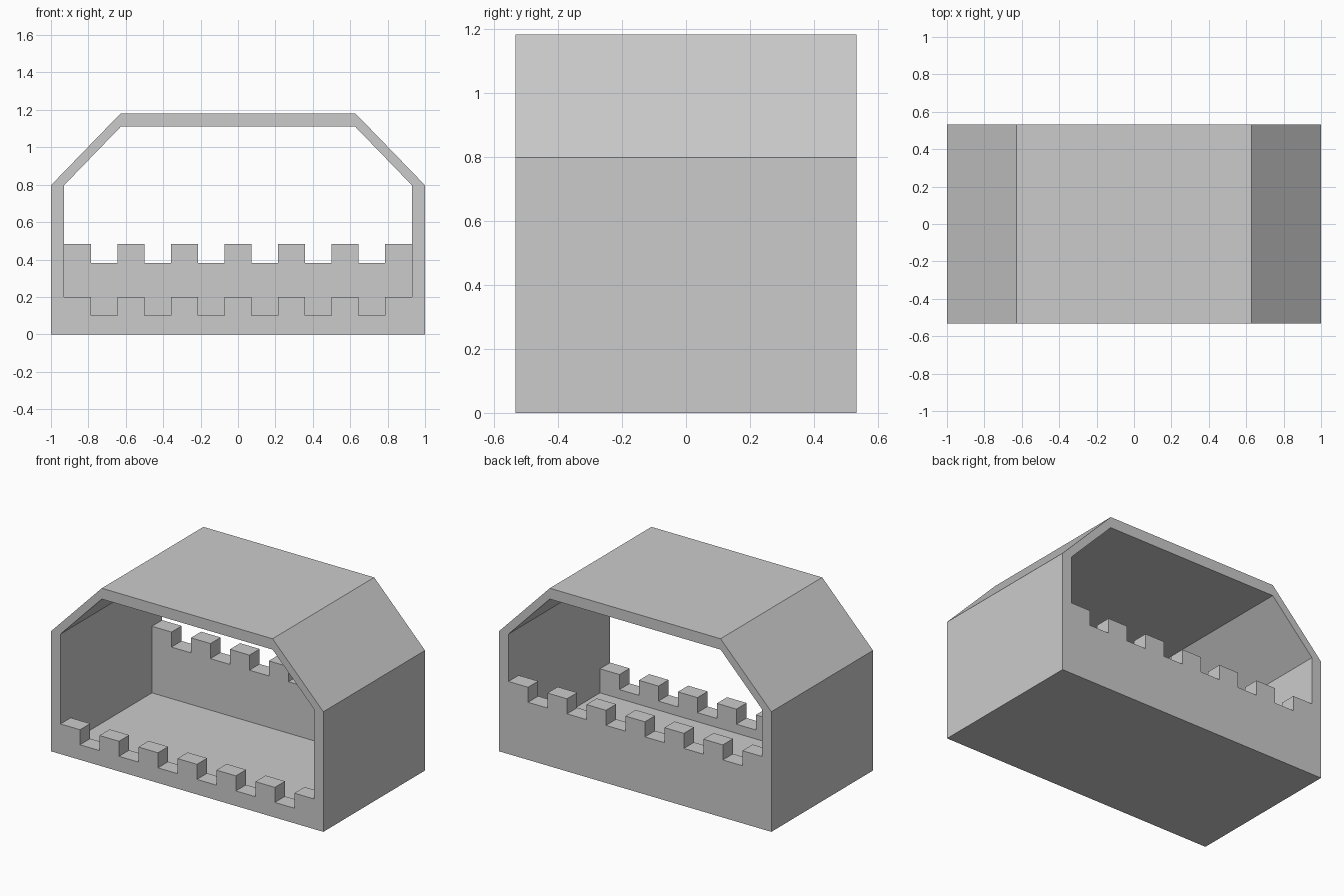
import bpy, bmesh

if "Cube" in bpy.data.objects:
    bpy.data.objects.remove(bpy.data.objects["Cube"])

HALF_DEPTH = 0.533   # half the depth along y
INNER_X = 0.93       # inner half width
FLOOR = 0.04         # floor thickness
WALL = 0.107         # parapet thickness


def extrude_faces(name, points, faces, y0, y1):
    """Make a solid from flat faces in the x-z plane, extruded along y."""
    bm = bmesh.new()
    verts = [bm.verts.new((x, y0, z)) for x, z in points]
    made = [bm.faces.new([verts[i] for i in f]) for f in faces]
    new = bmesh.ops.extrude_face_region(bm, geom=made, use_keep_orig=True)["geom"]
    moved = [g for g in new if isinstance(g, bmesh.types.BMVert)]
    bmesh.ops.translate(bm, verts=moved, vec=(0, y1 - y0, 0))
    bmesh.ops.recalc_face_normals(bm, faces=bm.faces)
    mesh = bpy.data.meshes.new(name)
    bm.to_mesh(mesh)
    bm.free()
    obj = bpy.data.objects.new(name, mesh)
    bpy.context.collection.objects.link(obj)
    return obj


def parapet(name, top, notch, y0, y1):
    """Low wall with seven merlons and six square notches."""
    step = 2 * INNER_X / 13
    pts = [(INNER_X, FLOOR), (-INNER_X, FLOOR)]
    for i in range(13):
        z = top if i % 2 == 0 else notch
        x = -INNER_X + i * step
        pts += [(x, z), (x + step, z)]
    return extrude_faces(name, pts, [range(len(pts))], y0, y1)


# Floor, side walls and chamfered roof as one hollow shell
outer = [(-1, 0), (1, 0), (1, 0.797), (0.627, 1.182), (-0.627, 1.182), (-1, 0.797)]
inner = [(-INNER_X, FLOOR), (INNER_X, FLOOR), (INNER_X, 0.797),
         (0.627, 1.11), (-0.627, 1.11), (-INNER_X, 0.797)]
ring = [(i, (i + 1) % 6, (i + 1) % 6 + 6, i + 6) for i in range(6)]
extrude_faces("shell", outer + inner, ring, -HALF_DEPTH, HALF_DEPTH)

# Low front wall and taller back wall
parapet("front_parapet", 0.20, 0.10, -HALF_DEPTH, -HALF_DEPTH + WALL)
parapet("back_parapet", 0.482, 0.382, HALF_DEPTH - WALL, HALF_DEPTH)
